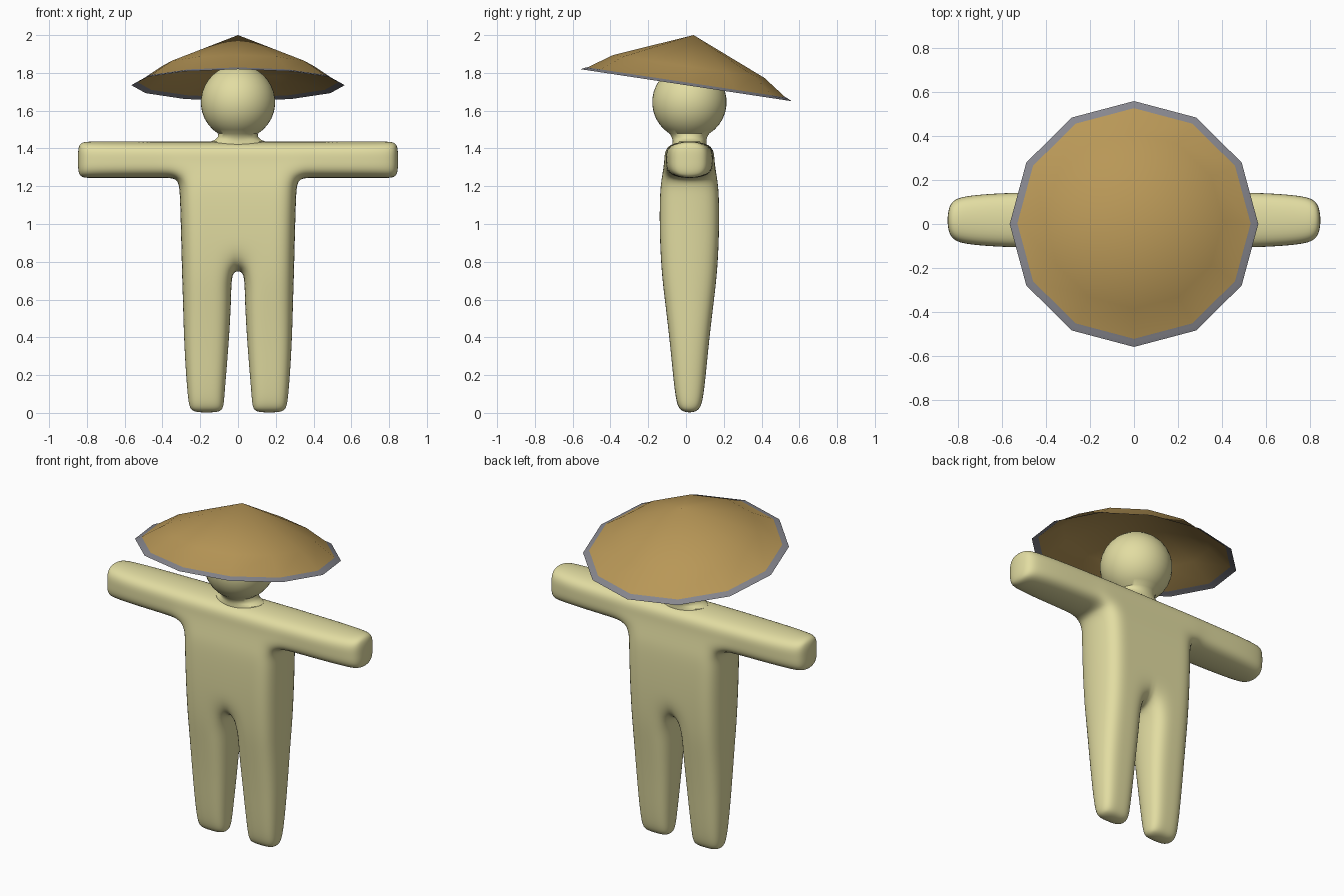
import bpy
import bmesh
from math import cos, sin, pi, radians

if "Cube" in bpy.data.objects:
    bpy.data.objects.remove(bpy.data.objects["Cube"], do_unlink=True)


def material(name, color):
    mat = bpy.data.materials.new(name)
    mat.use_nodes = True
    mat.diffuse_color = (*color, 1)
    mat.node_tree.nodes["Principled BSDF"].inputs["Base Color"].default_value = (*color, 1)
    return mat


skin = material("pale_yellow", (0.76, 0.72, 0.36))
straw = material("straw_brown", (0.48, 0.31, 0.095))
trim = material("rim_grey", (0.24, 0.24, 0.27))


def finish(bm, name, mats, location=(0, 0, 0)):
    mesh = bpy.data.meshes.new(name)
    bm.to_mesh(mesh)
    bm.free()
    for mat in mats:
        mesh.materials.append(mat)
    obj = bpy.data.objects.new(name, mesh)
    obj.location = location
    bpy.context.collection.objects.link(obj)
    bpy.ops.object.select_all(action="DESELECT")
    obj.select_set(True)
    bpy.context.view_layer.objects.active = obj
    bpy.ops.object.shade_smooth_by_angle(angle=radians(40))
    return obj


def lathe(profile, sides):
    """Spin (radius, z, y scale) points, lowest first, closing at a top pole."""
    bm = bmesh.new()
    rings = []
    for r, z, squash in profile[:-1]:
        rings.append([bm.verts.new((r * cos(2 * pi * k / sides),
                                    r * sin(2 * pi * k / sides) * squash, z))
                      for k in range(sides)])
    tip = bm.verts.new((0, 0, profile[-1][1]))
    for level, ring in enumerate(rings):
        for k in range(sides):
            n = (k + 1) % sides
            if level + 1 < len(rings):
                up = rings[level + 1]
                bm.faces.new((ring[k], ring[n], up[n], up[k]))
            else:
                bm.faces.new((ring[k], ring[n], tip))
    return bm


# Body: half cage of a front and back layer, mirrored and subdivided
# rows: height, inner leg x, outer x, half depth
rows = [(0, .075, .255, .05), (.07, .07, .27, .075), (.35, .045, .29, .1),
        (.6, .03, .297, .13), (.74, .03, .302, .147), (.95, .035, .307, .158),
        (1.16, .04, .313, .157), (1.24, .04, .32, .147),
        (1.34, .04, .32, .13), (1.44, .04, .32, .13)]
arm_x = [.39, .6, .78, .85]
arm_depth = [.127, .123, .11, .08]
CROTCH, ARMPIT, TOP = 4, 7, len(rows) - 1
MID = .018  # centre of the body in depth

cells = [(i, j) for j in range(TOP) for i in range(7)
         if (i == 0 and j >= CROTCH) or i in (1, 2) or (i > 2 and j >= ARMPIT)]
bm = bmesh.new()
cage = {}


def cage_vert(i, j, side):
    if (i, j, side) not in cage:
        z, inner, outer, depth = rows[j]
        if i < 4:
            x = (0, inner, (inner + outer) / 2, outer)[i]
        else:
            x, depth = arm_x[i - 4], arm_depth[i - 4]
        cage[i, j, side] = bm.verts.new((x, MID + side * depth, z))
    return cage[i, j, side]


loops = [[(i, j), (i + 1, j), (i + 1, j + 1), (i, j + 1)] for i, j in cells]
edges = {(c[k], c[(k + 1) % 4]) for c in loops for k in range(4)}
for c in loops:
    bm.faces.new([cage_vert(*p, -1) for p in c])
    bm.faces.new([cage_vert(*p, 1) for p in reversed(c)])
for a, b in sorted(edges):
    if (b, a) not in edges and not (a[0] == 0 and b[0] == 0):
        bm.faces.new((cage_vert(*b, -1), cage_vert(*a, -1),
                      cage_vert(*a, 1), cage_vert(*b, 1)))
for f in bm.faces:
    f.smooth = True
body = finish(bm, "body", [skin])
for p in body.data.polygons:
    p.use_smooth = True
for e in body.data.edges:
    e.use_edge_sharp = False
mirror = body.modifiers.new("mirror", "MIRROR")
mirror.use_clip = True
subsurf = body.modifiers.new("subdivide", "SUBSURF")
subsurf.levels = subsurf.render_levels = 3

# Head with a flared neck that blends into the shoulders
HEAD_Z, HEAD_R = 1.645, .197
profile = [(.15, 1.41, .6), (.145, 1.436, .62), (.12, 1.447, .75), (.107, 1.46, .88)]
for k in range(15):
    a = radians(-58 + 148 * k / 14)
    profile.append((HEAD_R * cos(a), HEAD_Z + HEAD_R * sin(a), 1))
finish(lathe(profile, 40), "head", [skin], (0, MID, 0))

# Hat: open twelve-sided cone, tilted back, with a grey rim band
bm = lathe([(.565, 0, 1), (.543, .011, 1), (.53, .015, 1), (.405, .1, 1), (0, .268, 1)], 12)
for f in bm.faces:
    f.material_index = 1 if f.calc_center_median().z < .014 else 0
hat = finish(bm, "hat", [straw, trim], (0, 0, 1.735))
hat.rotation_euler.x = radians(-8.6)
